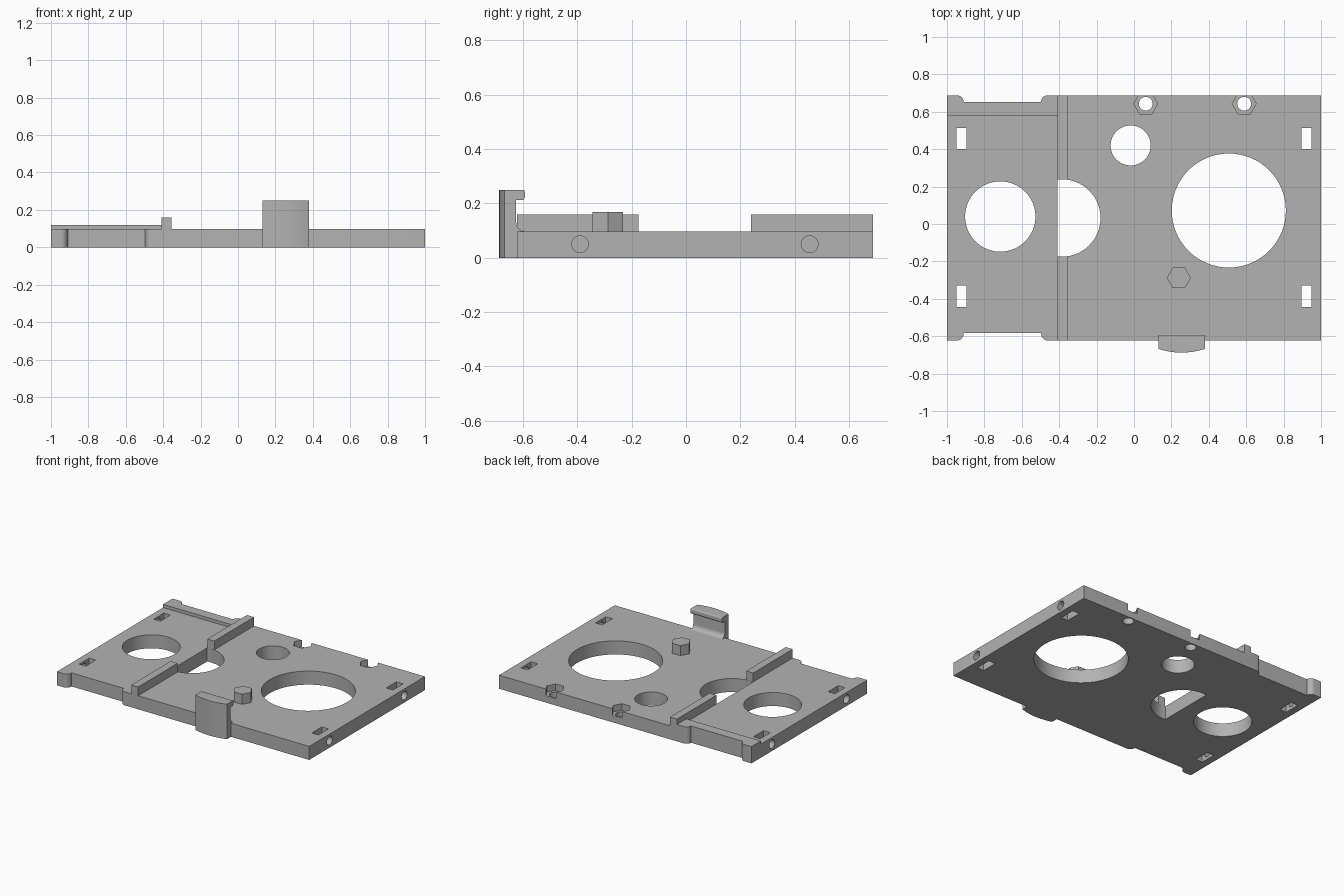
import bpy, bmesh
from math import cos, sin, radians

if "Cube" in bpy.data.objects:
    bpy.data.objects.remove(bpy.data.objects["Cube"])

grey = bpy.data.materials.new("light grey plastic")
grey.use_nodes = True
colour = (0.45, 0.45, 0.45, 1)
grey.diffuse_color = colour
grey.node_tree.nodes["Principled BSDF"].inputs["Base Color"].default_value = colour

TOP, BACK, FRONT = 0.097, 0.6875, -0.6225
RAIL_LEFT, RAIL_RIGHT = -0.41, -0.355
HOLLOW_X, HOLLOW_Y, HOLLOW_R = -0.386, 0.032, 0.207


def arc(cx, cy, r, start, end, steps=8, ry=None):
    angles = [radians(start + (end - start) * i / steps) for i in range(steps + 1)]
    return [(cx + r * cos(a), cy + (ry or r) * sin(a)) for a in angles]


def ring(cx, cy, r, sides=64):
    return arc(cx, cy, r, 0, 360, sides)[:-1]


def box(x0, x1, y0, y1):
    return [(x0, y0), (x1, y0), (x1, y1), (x0, y1)]


def prism(name, outline, low, high, along_x=False):
    """Extrude an outline along z, or a (y, z) outline along x."""
    bm = bmesh.new()
    place = (lambda u, v, w: (w, u, v)) if along_x else (lambda u, v, w: (u, v, w))
    face = bm.faces.new([bm.verts.new(place(u, v, low)) for u, v in outline])
    new = bmesh.ops.extrude_face_region(bm, geom=[face])["geom"]
    bmesh.ops.translate(bm, vec=place(0, 0, high - low),
                        verts=[g for g in new if isinstance(g, bmesh.types.BMVert)])
    bmesh.ops.recalc_face_normals(bm, faces=bm.faces[:])
    mesh = bpy.data.meshes.new(name)
    bm.to_mesh(mesh)
    bm.free()
    mesh.materials.append(grey)
    obj = bpy.data.objects.new(name, mesh)
    bpy.context.collection.objects.link(obj)
    return obj


def carve(obj, cutters, operation="DIFFERENCE"):
    """Apply boolean cutters to an object and remove them."""
    for cutter in cutters:
        cutter.hide_render = True
        mod = obj.modifiers.new("cut", "BOOLEAN")
        mod.operation, mod.solver, mod.object = operation, "EXACT", cutter
    bpy.context.view_layer.update()
    graph = bpy.context.evaluated_depsgraph_get()
    mesh = bpy.data.meshes.new_from_object(obj.evaluated_get(graph))
    obj.modifiers.clear()
    obj.data = mesh
    for cutter in cutters:
        bpy.data.objects.remove(cutter)


def notched_edge(y, depth):
    """Long edge of the narrow bay with a round-shouldered recess."""
    return ([(-1, y)] + arc(-0.945, y - depth, 0.035, 90, 0, ry=depth)
            + arc(-0.462, y - depth, 0.035, 180, 90, ry=depth))


# Base plate
back_edge = notched_edge(BACK, 0.035)
front_edge = notched_edge(FRONT, -0.04)
plate = prism("base_plate", back_edge + [(1, BACK), (1, FRONT)] + front_edge[::-1], 0, TOP)

# Round openings and the half-round opening beside the rail
cutters = [prism("hole_cutter", ring(x, y, r), -0.1, 0.3)
           for x, y, r in [(-0.715, 0.04, 0.188), (-0.018, 0.42, 0.107), (0.507, 0.072, 0.305)]]
cutters.append(prism("half_round_cutter",
                     arc(HOLLOW_X, HOLLOW_Y, HOLLOW_R, -96.7, 96.7, 40), -0.1, 0.3))

# Strap slots with screw holes running in from the ends
for side in (-1, 1):
    for slot_y, hole_y in ((-0.387, -0.39), (0.457, 0.455)):
        x0, x1 = sorted((side * 0.895, side * 0.948))
        cutters.append(prism("slot_cutter", box(x0, x1, slot_y - 0.057, slot_y + 0.057), -0.1, 0.3))
        x0, x1 = sorted((side * 0.92, side * 1.05))
        cutters.append(prism("screw_cutter", ring(hole_y, 0.05, 0.031, 24), x0, x1, True))

# Nut pockets on the back edge
for x in (0.063, 0.589):
    cutters.append(prism("nut_cutter", ring(x, 0.643, 0.064, 6), 0.05, 0.3))
    cutters.append(prism("bolt_cutter", ring(x, 0.643, 0.037, 32), -0.1, 0.3))
carve(plate, cutters)

# Raised strip along the back of the narrow bay
prism("back_strip", back_edge + [(RAIL_LEFT, BACK), (RAIL_LEFT, 0.58), (-1, 0.58)], TOP, 0.12)

# Divider rail in two lengths
prism("front_rail", box(RAIL_LEFT, RAIL_RIGHT, FRONT, HOLLOW_Y - HOLLOW_R), TOP, 0.16)
prism("back_rail", box(RAIL_LEFT, RAIL_RIGHT, HOLLOW_Y + HOLLOW_R, BACK), TOP, 0.16)

# Hexagonal post
prism("hex_post", ring(0.24, -0.288, 0.064, 6), TOP, 0.169)

# Snap clip with a filleted foot, hooked lip and bowed outer face
profile = ([(-0.72, 0), (-0.615, 0), (-0.615, 0.09), (-0.592, 0.09)]
           + arc(-0.592, 0.13, 0.033, 270, 180)
           + [(-0.625, 0.212)]
           + arc(-0.606, 0.225, 0.013, -90, 0)
           + arc(-0.601, 0.242, 0.008, 0, 90)
           + [(-0.72, 0.25)])
clip = prism("snap_clip", profile, 0.13, 0.38, True)
carve(clip, [prism("bow_cutter", ring(0.255, -0.2875, 0.4, 128), -0.1, 0.4)], "INTERSECT")

# Smooth the round walls, keeping edges sharp
bpy.ops.object.select_all(action="DESELECT")
for obj in bpy.context.collection.objects:
    if obj.type == "MESH" and grey.name in obj.data.materials:
        obj.select_set(True)
        bpy.context.view_layer.objects.active = obj
bpy.ops.object.shade_smooth_by_angle(angle=radians(30))
